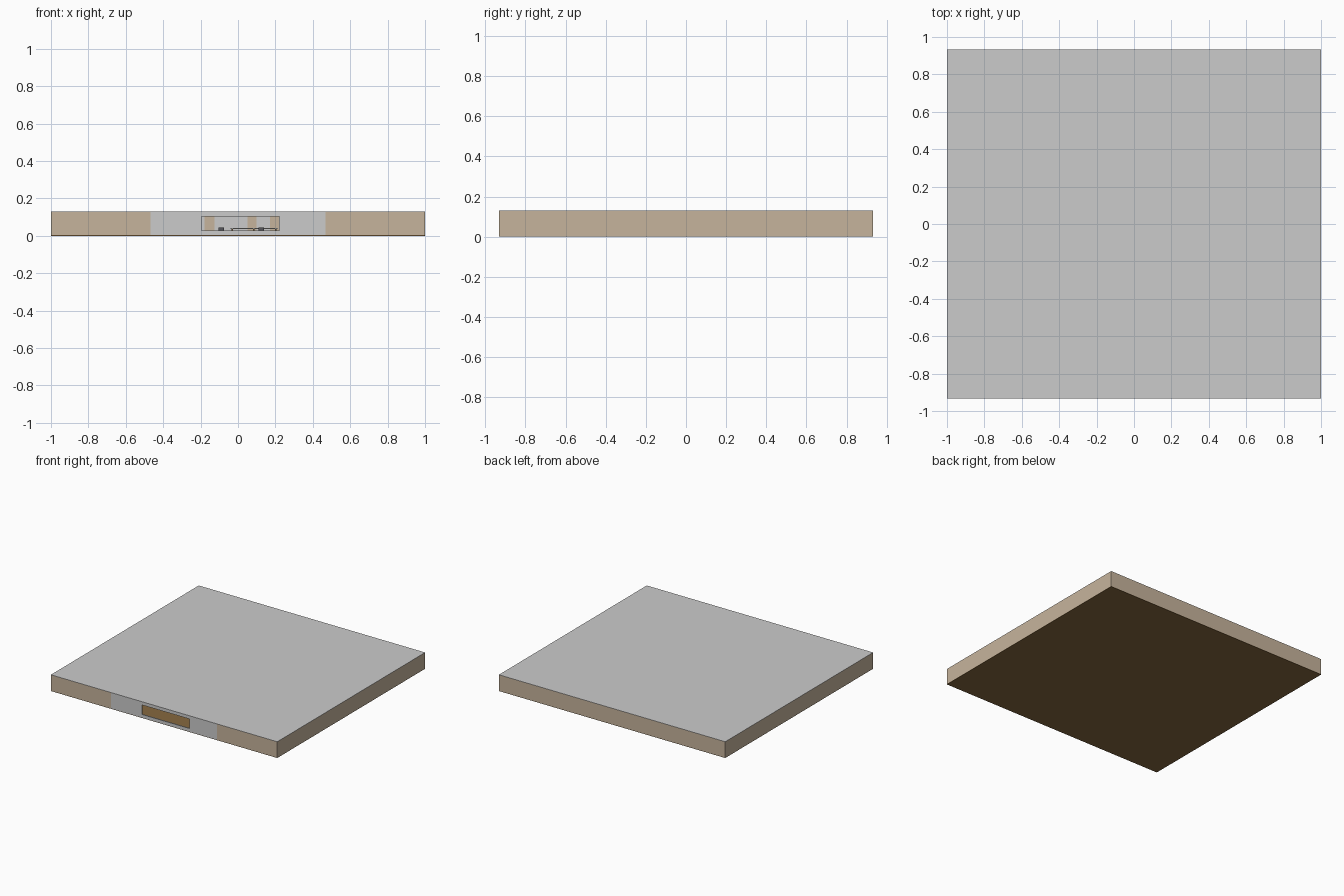
import bpy, bmesh

if "Cube" in bpy.data.objects:
    bpy.data.objects.remove(bpy.data.objects["Cube"])

def mat(name, r, g, b):
    m = bpy.data.materials.new(name)
    m.diffuse_color = (r, g, b, 1)
    m.use_nodes = True
    m.node_tree.nodes["Principled BSDF"].inputs["Base Color"].default_value = m.diffuse_color
    return m

GREY = mat("light_grey", 0.60, 0.60, 0.60)
TAN = mat("tan_plaster", 0.565, 0.456, 0.333)
BROWN = mat("brown_floor", 0.24, 0.14, 0.05)
DARK = mat("dark_grey", 0.09, 0.09, 0.10)
WHITE = mat("off_white", 0.70, 0.70, 0.67)

def boxes(name, material, *ranges):
    """One object from boxes given as (x0, x1, y0, y1, z0, z1)."""
    bm = bmesh.new()
    for x0, x1, y0, y1, z0, z1 in ranges:
        verts = bmesh.ops.create_cube(bm, size=1)["verts"]
        for v in verts:
            v.co = ((x0 + x1) / 2 + v.co.x * (x1 - x0),
                    (y0 + y1) / 2 + v.co.y * (y1 - y0),
                    (z0 + z1) / 2 + v.co.z * (z1 - z0))
    me = bpy.data.meshes.new(name)
    bm.to_mesh(me)
    bm.free()
    me.materials.append(material)
    ob = bpy.data.objects.new(name, me)
    bpy.context.collection.objects.link(ob)
    return ob

W, D, H = 1.0, 0.933, 0.13      # half width, half depth, height
T = 0.008                       # wall thickness
FZ = 0.003                      # floor surface
TOP = H - 0.002                 # underside of roof
EX = 0.467                      # half width of the grey entrance wall
X0, X1, Z0, Z1 = -0.197, 0.225, 0.026, 0.106   # window opening

# Floor and roof
boxes("floor", BROWN, (-W, W, -D, D, 0, FZ))
boxes("roof", GREY, (-W, W, -D, D, TOP, H))

# Outer walls
boxes("outer_walls", TAN,
      (-W, -W + T, -D, D, FZ, TOP), (W - T, W, -D, D, FZ, TOP),
      (-W + T, W - T, D - T, D, FZ, TOP),
      (-W + T, -EX, -D, -D + T, FZ, TOP), (EX, W - T, -D, -D + T, FZ, TOP))

# Grey front wall around the window
boxes("entrance_wall", GREY,
      (-EX, X0, -D, -D + T, FZ, TOP), (X1, EX, -D, -D + T, FZ, TOP),
      (X0, X1, -D, -D + T, FZ, Z0), (X0, X1, -D, -D + T, Z1, TOP))
f = 0.002
boxes("window_frame", GREY,
      (X0, X0 + f, -D, -D + T, Z0, Z1), (X1 - f, X1, -D, -D + T, Z0, Z1),
      (X0, X1, -D, -D + T, Z0, Z0 + f), (X0, X1, -D, -D + T, Z1 - f, Z1))

# Inner partitions: hall, side rooms and corner rooms
right_rooms = [(EX, W - T, y, y + T, FZ, TOP) for y in (-0.46, -0.2, 0.06, 0.38, 0.65)]
boxes("room_partitions", GREY,
      (EX - T, EX, -0.46, 0.38, FZ, TOP),
      (0.325, 0.333, 0.38, D - T, FZ, TOP),
      (-EX, -EX + T, 0.34, D - T, FZ, TOP),
      (-EX, -EX + T, -0.85, -0.49, FZ, TOP),
      (-W + T, -EX, -0.50, -0.492, FZ, TOP),
      (-W + T, -EX, 0.34, 0.348, FZ, TOP), *right_rooms)
boxes("hall_back_wall", GREY, (-EX, EX, 0.38, 0.388, FZ, TOP))

# Tan panels on the hall back wall
boxes("hall_panels", TAN,
      *[(a, b, 0.374, 0.38, FZ, TOP)
        for a, b in ((-0.18, -0.125), (0.05, 0.10), (0.17, 0.22))])

# Low furniture seen through the window
boxes("counter_top", WHITE, (-0.04, 0.21, 0.0, 0.12, 0.037, 0.041))
boxes("counter_legs", BROWN,
      *[(x, x + 0.008, y, y + 0.008, FZ, 0.037)
        for x in (-0.036, 0.08, 0.198) for y in (0.004, 0.108)])
boxes("chair_seats", DARK,
      *[(x, x + 0.03, -0.05, -0.02, FZ, 0.03) for x in (-0.105, 0.11)])
boxes("chair_backs", DARK,
      *[(x, x + 0.03, -0.056, -0.05, FZ, 0.044) for x in (-0.105, 0.11)])
